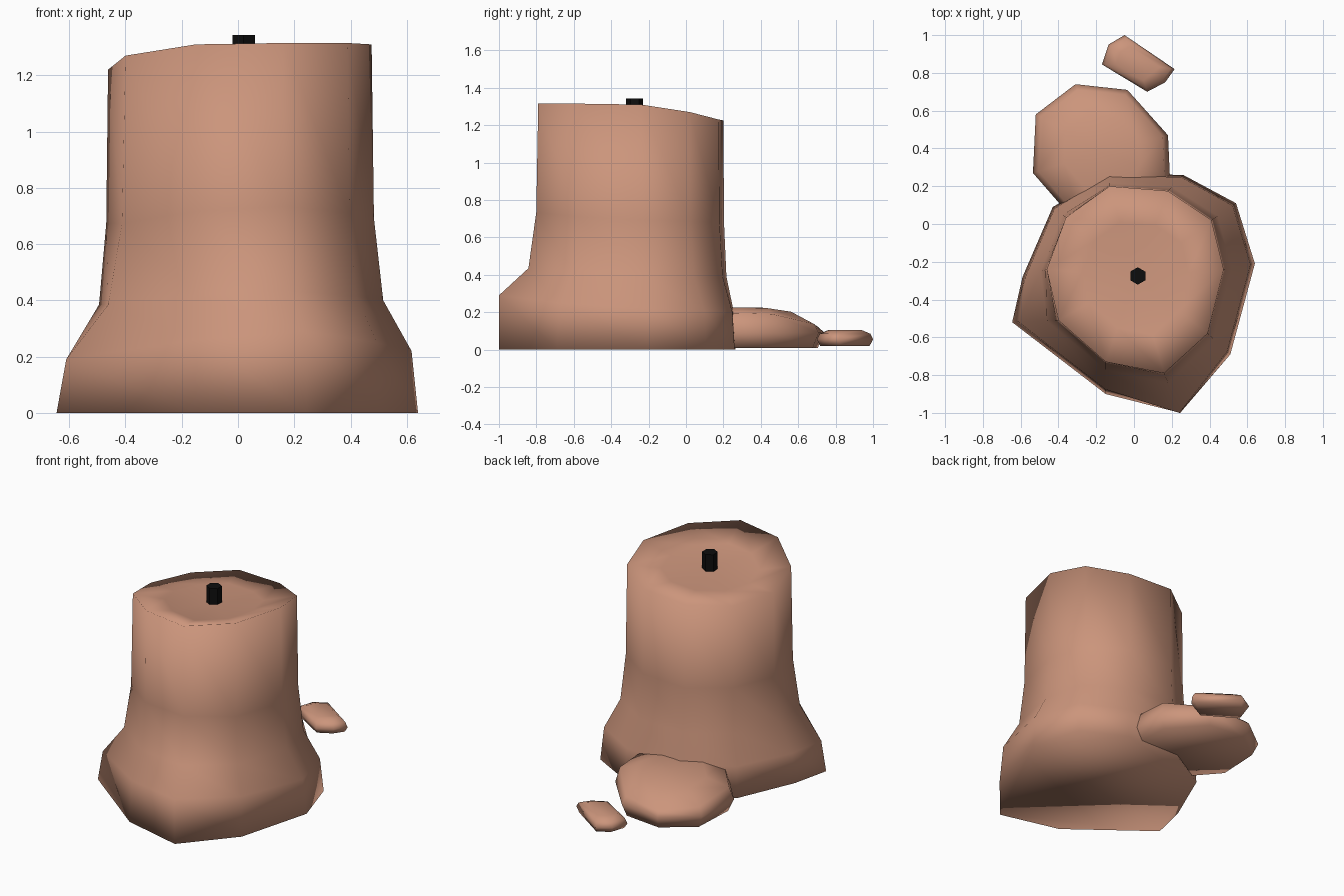
import bpy, bmesh

if "Cube" in bpy.data.objects:
    bpy.data.objects.remove(bpy.data.objects["Cube"])

def material(name, rgb):
    m = bpy.data.materials.new(name)
    m.diffuse_color = (*rgb, 1)
    m.use_nodes = True
    m.node_tree.nodes["Principled BSDF"].inputs["Base Color"].default_value = m.diffuse_color
    return m

CLAY = material("clay", (0.60, 0.30, 0.20))
BLACK = material("black", (0.004, 0.004, 0.004))

def loft(name, rings, mat, cap_centre=None, smooth=True):
    """Skin a stack of equal-length rings; optional fan point closes the top."""
    bm = bmesh.new()
    loops = [[bm.verts.new(p) for p in r] for r in rings]
    n = len(loops[0])
    for a, b in zip(loops, loops[1:]):
        for i in range(n):
            j = (i + 1) % n
            bm.faces.new((a[i], a[j], b[j], b[i]))
    bm.faces.new(loops[0])
    if cap_centre:
        c = bm.verts.new(cap_centre)
        for i in range(n):
            bm.faces.new((loops[-1][i], loops[-1][(i + 1) % n], c))
    else:
        bm.faces.new(loops[-1])
    bmesh.ops.recalc_face_normals(bm, faces=bm.faces)
    me = bpy.data.meshes.new(name)
    bm.to_mesh(me)
    bm.free()
    me.materials.append(mat)
    for p in me.polygons:
        p.use_smooth = smooth
    ob = bpy.data.objects.new(name, me)
    bpy.context.collection.objects.link(ob)
    return ob

def scaled(outline, centre, s, z):
    """Outline shrunk about a centre; z is a number or a function of (x, y)."""
    out = []
    for x, y in outline:
        px, py = centre[0] + (x - centre[0]) * s, centre[1] + (y - centre[1]) * s
        out.append((px, py, z(px, py) if callable(z) else z))
    return out

# Stump: ten-sided trunk flaring to a wide foot
top = [(-.13, .20, 1.225), (.18, .175, 1.23), (.41, .02, 1.27), (.475, -.24, 1.31),
       (.39, -.58, 1.315), (.16, -.79, 1.315), (-.15, -.73, 1.31), (-.40, -.51, 1.27),
       (-.462, -.24, 1.22), (-.36, .035, 1.21)]
foot = [(-.13, .265), (.26, .26), (.54, .11), (.64, -.21), (.51, -.69),
        (.245, -1.0), (-.15, -.90), (-.645, -.52), (-.59, -.28), (-.43, .09)]
foot_z = [.20, .20, .21, .22, .25, .29, .26, .19, .19, .20]

def flare(t, zs):
    return [(a[0] + (b[0] - a[0]) * t, a[1] + (b[1] - a[1]) * t, z)
            for a, b, z in zip(top, foot, zs)]

trunk = [flare(1.0, [0] * 10)]
shoulder = flare(0.86, foot_z)
shoulder[5] = (.24, -1.0, .29)
trunk += [shoulder,
          flare(0.25, [z * .5 + .29 for z in foot_z]),
          flare(0.05, [z * .6 + .56 for z in foot_z]),
          top]
# shallow dish in the top
mid = (.01, -.28)
trunk.append([(mid[0] + (x - mid[0]) * .6, mid[1] + (y - mid[1]) * .6, z * .35 + 1.235 * .65 - .005)
              for x, y, z in top])
loft("stump", trunk, CLAY, (*mid, 1.235))

# Dark peg standing in the dish
bpy.ops.mesh.primitive_cylinder_add(vertices=6, radius=.046, depth=.16, location=(.02, -.275, 1.263))
peg = bpy.context.object
peg.name = "peg"
peg.data.materials.append(BLACK)

# Large flat stone tucked against the foot
big = [(-.31, .74), (-.035, .71), (.18, .47), (.19, .25), (.10, .06),
       (-.30, .0), (-.535, .27), (-.52, .58)]
bc = (-.17, .38)
slope = lambda x, y: .225 - .55 * max(0, y - .36) ** 2 - .1 * max(0, -x - .2)
loft("large_stone", [
    scaled(big, bc, .90, .008),
    scaled(big, bc, 1.0, .09),
    scaled(big, bc, .92, lambda x, y: slope(x, y) - .03),
    scaled(big, bc, .55, slope)], CLAY, (*bc, .226))

# Small loose stone
small = [(-.05, 1.0), (-.135, .95), (-.17, .845), (.07, .70), (.165, .75), (.215, .82)]
sc = (.02, .85)
loft("small_stone", [
    scaled(small, sc, .88, .02),
    scaled(small, sc, 1.0, .055),
    scaled(small, sc, .90, .085),
    scaled(small, sc, .60, .104)], CLAY)
